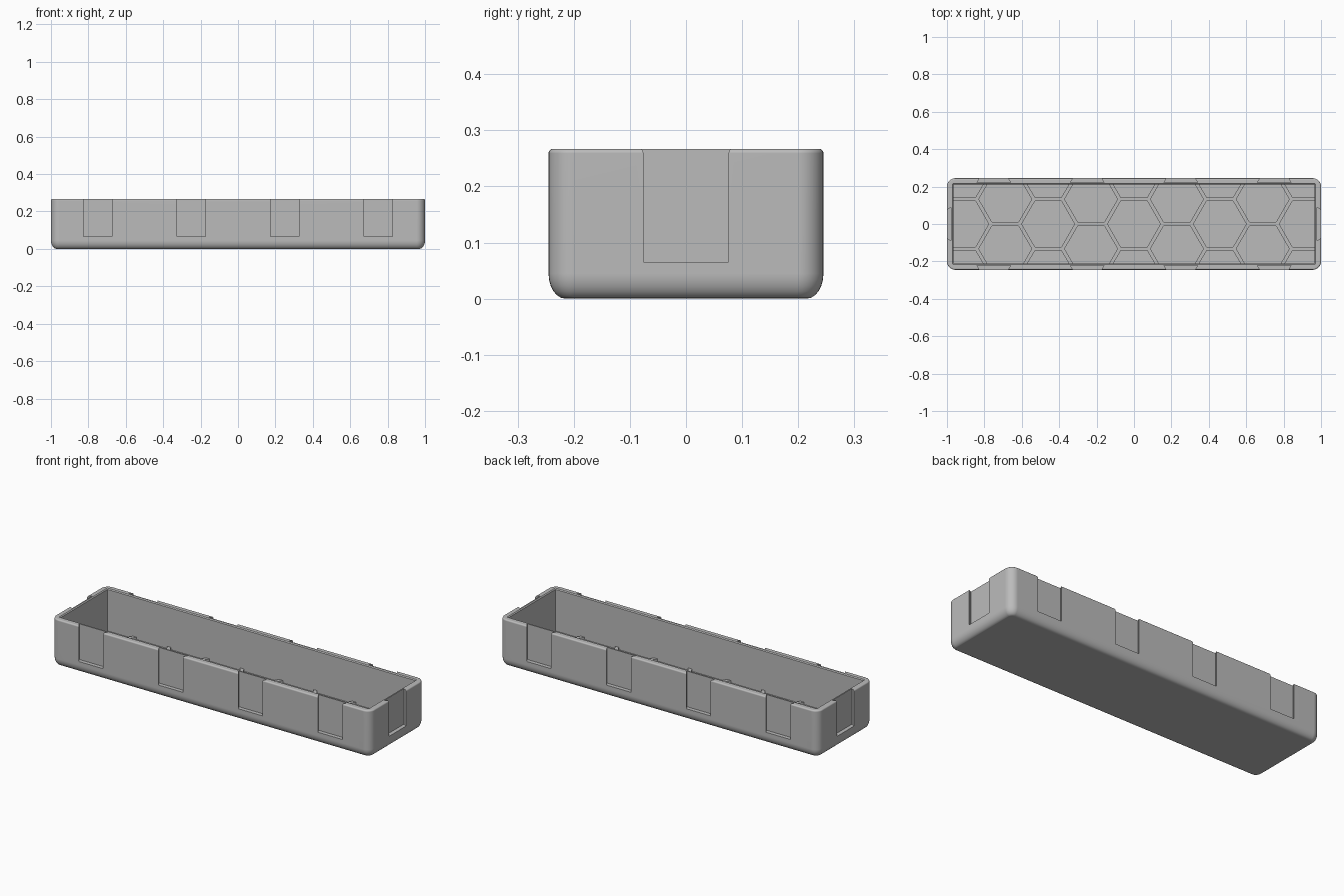
import bpy, bmesh
from math import sin, cos, pi, radians, sqrt

old = bpy.data.objects.get("Cube")
if old:
    bpy.data.objects.remove(old)

HX, HY, HEIGHT = 1.0, 0.245, 0.267
WALL, FLOOR, RIB_TOP = 0.034, 0.027, 0.04
CORNER = 0.045

grey = bpy.data.materials.new("plain grey")
grey.use_nodes = True
grey.diffuse_color = (0.5, 0.5, 0.5, 1)
grey.node_tree.nodes["Principled BSDF"].inputs["Base Color"].default_value = (0.5, 0.5, 0.5, 1)


def make_object(name, bm):
    bmesh.ops.recalc_face_normals(bm, faces=bm.faces)
    mesh = bpy.data.meshes.new(name)
    bm.to_mesh(mesh)
    bm.free()
    mesh.materials.append(grey)
    ob = bpy.data.objects.new(name, mesh)
    bpy.context.collection.objects.link(ob)
    return ob


def skin(bm, rings):
    """Closed solid through rings of equal point count."""
    loops = [[bm.verts.new(p) for p in ring] for ring in rings]
    n = len(loops[0])
    for a, b in zip(loops, loops[1:]):
        for i in range(n):
            j = (i + 1) % n
            bm.faces.new((a[i], a[j], b[j], b[i]))
    bm.faces.new(loops[0][::-1])
    bm.faces.new(loops[-1])


def rounded_ring(inset, z, radius, steps=8):
    ring = []
    for k, (sx, sy) in enumerate([(1, 1), (-1, 1), (-1, -1), (1, -1)]):
        cx = sx * (HX - inset - radius)
        cy = sy * (HY - inset - radius)
        for i in range(steps + 1):
            a = (k + i / steps) * pi / 2
            ring.append((cx + radius * cos(a), cy + radius * sin(a), z))
    return ring


def activate(ob):
    bpy.ops.object.select_all(action='DESELECT')
    ob.select_set(True)
    bpy.context.view_layer.objects.active = ob


def cut(ob, cutter):
    mod = ob.modifiers.new("cut", 'BOOLEAN')
    mod.operation = 'DIFFERENCE'
    mod.solver = 'EXACT'
    mod.object = cutter
    activate(ob)
    bpy.ops.object.modifier_apply(modifier=mod.name)
    bpy.data.objects.remove(cutter)


# Tray shell: outer skin with rounded foot and rim, then down inside to the floor
rings = []
for i in range(7):
    a = i / 6 * pi / 2
    d = 0.03 * (1 - sin(a))
    rings.append(rounded_ring(d, 0.045 * (1 - cos(a)), CORNER - d))
for i in range(5):
    a = i / 4 * pi / 2
    d = 0.008 * (1 - cos(a))
    rings.append(rounded_ring(d, HEIGHT - 0.008 * (1 - sin(a)), CORNER - d))
rings.append(rounded_ring(WALL - 0.005, HEIGHT, 0.006))
rings.append(rounded_ring(WALL, HEIGHT - 0.005, 0.003))
rings.append(rounded_ring(WALL, FLOOR, 0.003))
bm = bmesh.new()
skin(bm, rings)
tray = make_object("tray_shell", bm)

# Dovetail slots, wider inside than at the wall surface, open at the rim
SLOT_Z, DEPTH, NARROW, WIDE = 0.065, 0.022, 0.076, 0.089
OUT = 0.02
flare = (WIDE - NARROW) / DEPTH * OUT
section = [(-WIDE, -DEPTH), (WIDE, -DEPTH), (NARROW - flare, OUT), (flare - NARROW, OUT)]
bm = bmesh.new()
places = [(x, s * HY, s * pi / 2) for x in (-0.75, -0.25, 0.25, 0.75) for s in (-1, 1)]
places += [(HX, 0, 0), (-HX, 0, pi)]
for px, py, turn in places:
    skin(bm, [[(px + v * cos(turn) - u * sin(turn),
                py + v * sin(turn) + u * cos(turn), z) for u, v in section]
              for z in (SLOT_Z, HEIGHT + 0.05)])
cut(tray, make_object("slot_cutter", bm))

# Honeycomb ribs on the floor: a thin slab with hexagonal cells removed
SIDE, RIB = 0.153, 0.02
row = SIDE * sqrt(3)
ix, iy = HX - WALL + 0.002, HY - WALL + 0.002
bm = bmesh.new()
skin(bm, [[(-ix, -iy, z), (ix, -iy, z), (ix, iy, z), (-ix, iy, z)]
          for z in (FLOOR - 0.01, RIB_TOP)])
ribs = make_object("honeycomb_ribs", bm)
bm = bmesh.new()
r = SIDE - RIB / sqrt(3)
for col in range(-5, 6):
    for k in range(-1, 2):
        cx = col * SIDE * 1.5
        cy = (k + (0.5 if col % 2 else 0)) * row
        skin(bm, [[(cx + r * cos(i * pi / 3), cy + r * sin(i * pi / 3), z) for i in range(6)]
                  for z in (-0.1, 0.1)])
cut(ribs, make_object("cell_cutter", bm))

# Smooth fillets, crisp slot and rib edges
for ob in (tray, ribs):
    activate(ob)
    bpy.ops.object.shade_smooth_by_angle(angle=radians(30))
    weighted = ob.modifiers.new("even shading", 'WEIGHTED_NORMAL')
    weighted.keep_sharp = True
